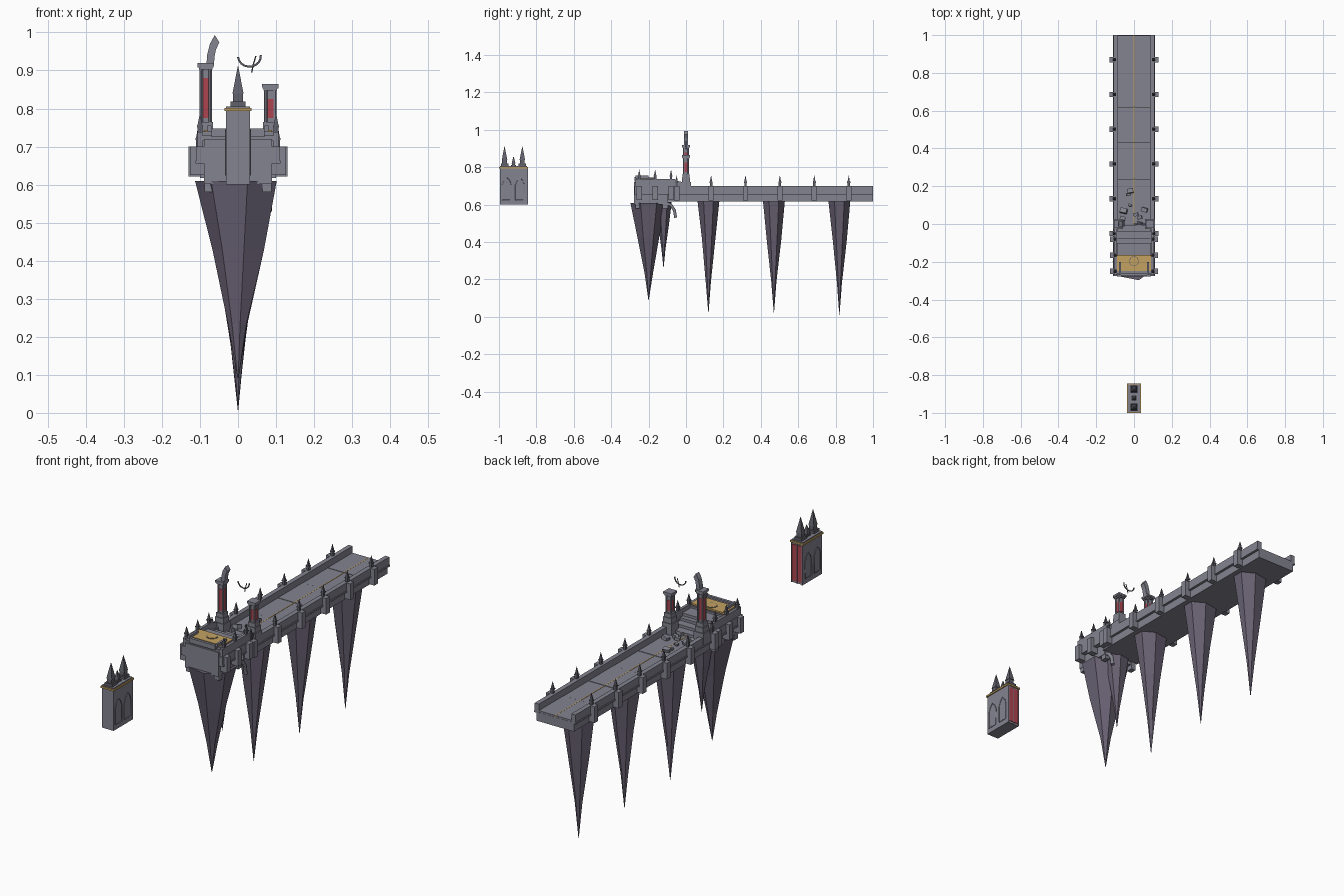
import bpy, bmesh, math, random
from mathutils import Vector

if "Cube" in bpy.data.objects:
    bpy.data.objects.remove(bpy.data.objects["Cube"])
random.seed(4)

def mat(name, c):
    m = bpy.data.materials.new(name)
    m.diffuse_color = (*c, 1)
    m.use_nodes = True
    m.node_tree.nodes["Principled BSDF"].inputs["Base Color"].default_value = m.diffuse_color
    return m
STONE = mat("stone", (0.23, 0.23, 0.28))
DARK = mat("dark_stone", (0.12, 0.12, 0.15))
ROCK = mat("rock", (0.14, 0.12, 0.17))
GOLD = mat("gold", (0.55, 0.36, 0.12))
RED = mat("red_glass", (0.42, 0.06, 0.08))

def finish(name, bm, m):
    bmesh.ops.recalc_face_normals(bm, faces=bm.faces)
    me = bpy.data.meshes.new(name)
    bm.to_mesh(me)
    bm.free()
    o = bpy.data.objects.new(name, me)
    bpy.context.collection.objects.link(o)
    me.materials.append(m)
    return o

def box(name, x, y, z, m=STONE):
    """Axis-aligned box from three (min, max) pairs."""
    bm = bmesh.new()
    bmesh.ops.create_cube(bm, size=1)
    for v in bm.verts:
        v.co = [(a + b) / 2 + c * abs(b - a) for (a, b), c in zip((x, y, z), v.co)]
    return finish(name, bm, m)

def loft(name, cx, cy, rings, n=4, m=STONE, turn=math.pi / 4):
    """Stack of polygon rings (z, radius)."""
    bm = bmesh.new()
    loops = [[bm.verts.new((cx + r * math.cos(turn + i * math.tau / n),
                            cy + r * math.sin(turn + i * math.tau / n), z))
              for i in range(n)] for z, r in rings]
    for a, b in zip(loops, loops[1:]):
        for i in range(n):
            bm.faces.new((a[i], a[(i + 1) % n], b[(i + 1) % n], b[i]))
    bm.faces.new(loops[0])
    bm.faces.new(loops[-1])
    return finish(name, bm, m)

def prism(name, pts, axis, a, b, m=STONE):
    """Extrude a 2D profile along x (profile in yz) or y (profile in xz)."""
    bm = bmesh.new()
    put = (lambda p, t: (t, p[0], p[1])) if axis == 'x' else (lambda p, t: (p[0], t, p[1]))
    f = bm.faces.new([bm.verts.new(put(p, a)) for p in pts])
    d = Vector((b - a, 0, 0)) if axis == 'x' else Vector((0, b - a, 0))
    g = bmesh.ops.extrude_face_region(bm, geom=[f])
    bmesh.ops.translate(bm, vec=d, verts=[v for v in g['geom'] if isinstance(v, bmesh.types.BMVert)])
    if not any(set(q.verts) == set(f.verts) for q in bm.faces if q.is_valid):
        bm.faces.new(f.verts)
    return finish(name, bm, m)

def bar(name, pts, r, m=STONE):
    """Round bar along a polyline."""
    c = bpy.data.curves.new(name, 'CURVE')
    c.dimensions = '3D'
    c.bevel_depth, c.bevel_resolution, c.use_fill_caps = r, 1, True
    s = c.splines.new('POLY')
    s.points.add(len(pts) - 1)
    for p, q in zip(s.points, pts):
        p.co = (*q, 1)
    o = bpy.data.objects.new(name, c)
    bpy.context.collection.objects.link(o)
    c.materials.append(m)

def finial(name, x, y, z, h, r):
    loft(name, x, y, [(z, r), (z + h * .3, r), (z + h * .3, r * 1.3), (z + h * .4, r * 1.3),
                      (z + h * .4, r), (z + h, r * .05)], 4, DARK)

def spike(name, cy, top, tip, rx, ry, n=7):
    """Faceted hanging rock, slightly irregular."""
    bm = bmesh.new()
    loops = []
    for f, w in ((0, 1), (.35, .64), (.72, .24), (1, .01)):
        loops.append([])
        for i in range(n):
            a, j = (i + .5) * math.tau / n, random.uniform(.9, 1.06) if f else 1
            loops[-1].append(bm.verts.new((rx * w * j * math.cos(a), cy + ry * w * j * math.sin(a),
                                           top + (tip - top) * f)))
    for a, b in zip(loops, loops[1:]):
        for i in range(n):
            bm.faces.new((a[i], a[(i + 1) % n], b[(i + 1) % n], b[i]))
    bm.faces.new(loops[0])
    bm.faces.new(loops[-1])
    finish(name, bm, ROCK)

# hanging rocks
spike("front_rock", -.2, .61, .09, .113, .1)
spike("inner_rock", -.12, .615, .26, .06, .045)
for y, tip in ((.12, .02), (.47, .02), (.82, .008)):
    spike("bridge_rock", y, .62, tip, .085, .06)

# bridge deck, slabs and centre inlay
box("deck", (-.09, .09), (-.1, 1), (.617, .66))
cuts = (-.1, .05, .24, .43, .62, .81, 1)
for i, (a, b) in enumerate(zip(cuts, cuts[1:])):
    box("deck_slab", (-.087, .087), (a + .001, b - .001), (.655, .667 + .001 * (i % 2)))
box("centre_inlay", (-.002, .002), (-.05, 1), (.66, .6685), GOLD)

# parapets, piers and finials
for s in (-1, 1):
    box("parapet", (s * .087, s * .109), (-.275, 1), (.655, .7))
    box("parapet_cornice", (s * .085, s * .112), (-.275, 1), (.655, .663))
    box("lower_fascia", (s * .08, s * .1), (-.1, 1), (.617, .657))
    for i in range(6):
        y = -.05 + .184 * i
        box("pier", (s * .1, s * .13), (y - .014, y + .014), (.622, .7))
        finial("pier_finial", s * .104, y, .7, .056, .009)

# front platform with altar floor and steps
box("platform", (-.09, .09), (-.278, -.1), (.602, .72))
box("platform_ledge", (-.105, .105), (-.27, -.165), (.715, .729))
box("altar_slab", (-.093, .093), (-.265, -.17), (.729, .74))
box("altar_gold", (-.09, .09), (-.25, -.165), (.735, .743), GOLD)
loft("altar_disc", 0, -.197, [(.74, .026), (.7445, .026)], 12, DARK)
loft("altar_disc_centre", 0, -.197, [(.74, .023), (.7455, .023)], 12, GOLD)
box("front_lip", (-.07, .07), (-.275, -.262), (.725, .748))
for i in range(4):
    box("step", (-.087, .087), (-.17, -.115 + .037 * i), (.66, .72 - .013 * i))
for s in (-1, 1):
    box("side_rail", (s * .093, s * .106), (-.27, -.055), (.7, .738))
    box("altar_rail", (s * .07, s * .08), (-.27, -.2), (.74, .755))
    prism("rail_ramp", [(-.055, .7), (-.055, .73), (.02, .71), (.02, .7)], 'x', s * .093, s * .104)
    for y in (-.25, -.165, -.08):
        finial("rail_finial", s * .1, y, .735, .052, .009)
        box("side_bracket", (s * .09, s * .126), (y - .014, y + .014), (.625, .7))
    for y in (-.255, -.11):
        box("corbel", (s * .065, s * .088), (y - .015, y + .015), (.58, .625))

# broken rib hanging under the platform
bar("hanging_rib", [(.08, -.105, .607), (.08, -.08, .597), (.08, -.062, .57), (.08, -.055, .53)], .009)

# gateway pillars with red glass between shafts
for side, x, top in (("left", -.085, .92), ("right", .085, .865)):
    for w, a, b in ((.026, .66, .72), (.022, .72, .745), (.019, .745, .765)):
        box(side + "_pillar_base", (x - w, x + w), (-w, w), (a, b))
    box(side + "_pillar_core", (x - .011, x + .011), (-.011, .011), (.765, top - .01))
    box(side + "_pillar_glass", (x - .0125, x + .0125), (-.0125, .0125), (.775, top - .04), RED)
    for sx in (-1, 1):
        for sy in (-1, 1):
            loft(side + "_pillar_shaft", x + sx * .012, sy * .012, [(.75, .0045), (top - .01, .0045)], 6)
    for w, a in ((.018, .018), (.021, .012)):
        box(side + "_pillar_cap", (x - w, x + w), (-w, w), (top - a, top - .005))
    box(side + "_pillar_abacus", (x - .022, x + .022), (-.022, .022), (top - .008, top))

# broken arch stub and floating ring fragment
prism("arch_stub", [(-.083, .915), (-.081, .942), (-.074, .97), (-.061, .993), (-.049, .974),
                    (-.058, .955), (-.062, .935), (-.063, .915)], 'y', -.012, .012)
arc = [(.03 + .03 * math.cos(math.radians(a)), 0, .938 + .028 * math.sin(math.radians(a)))
       for a in range(185, 366, 20)]
bar("ring_fragment", arc, .003, DARK)
bar("ring_spoke", [(.036, 0, .895), (.04, 0, .915), (.047, 0, .938)], .002, DARK)

# fallen rubble on the deck
for x, y, w in ((-.055, .07, .018), (.055, .075, .016), (.01, .05, .012), (-.02, .175, .016),
                (-.03, .155, .009), (-.06, .03, .014), (.03, .035, .012), (.03, 0, .014), (-.02, .1, .009)):
    o = box("rubble", (-w, w), (-w * .7, w * .7), (-w * .6, w * .6))
    o.location = (x, y, .675)
    o.rotation_euler = [random.uniform(-.3, .3) for _ in range(3)]

# floating tower
box("tower_body", (-.031, .031), (-.995, -.85), (.6, .795))
box("tower_gold_trim", (-.036, .036), (-1, -.845), (.793, .801), GOLD)
box("tower_roof", (-.031, .031), (-.995, -.85), (.8, .806))
box("tower_back_glass", (-.026, .026), (-.852, -.847), (.61, .785), RED)
for x in (-.029, 0, .029):
    box("tower_back_mullion", (x - .002, x + .002), (-.853, -.8455), (.6, .793))
for cy in (-.958, -.888):
    arch = [(cy - .024, .625), (cy - .024, .705), (cy - .016, .728), (cy, .745),
            (cy + .016, .728), (cy + .024, .705), (cy + .024, .625)]
    for s in (-1, 1):
        prism("tower_window", arch, 'x', s * .03, s * .0315, DARK if s > 2 else STONE)
        bar("tower_window_frame", [(s * .032, y, z) for y, z in arch + arch[:1]], .0018)
for y, k in ((-.97, 1), (-.922, .5), (-.875, 1)):
    loft("tower_spire", 0, y, [(.803, .028 * (.4 + .6 * k)), (.803 + .016 * k, .028 * (.4 + .6 * k)),
         (.803 + .016 * k, .018 * (.4 + .6 * k)), (.803 + .036 * k, .018 * (.4 + .6 * k)),
         (.803 + .036 * k, .021 * (.4 + .6 * k)), (.803 + .042 * k, .019 * (.4 + .6 * k)),
         (.803 + .108 * k, .001)], 4, DARK)
